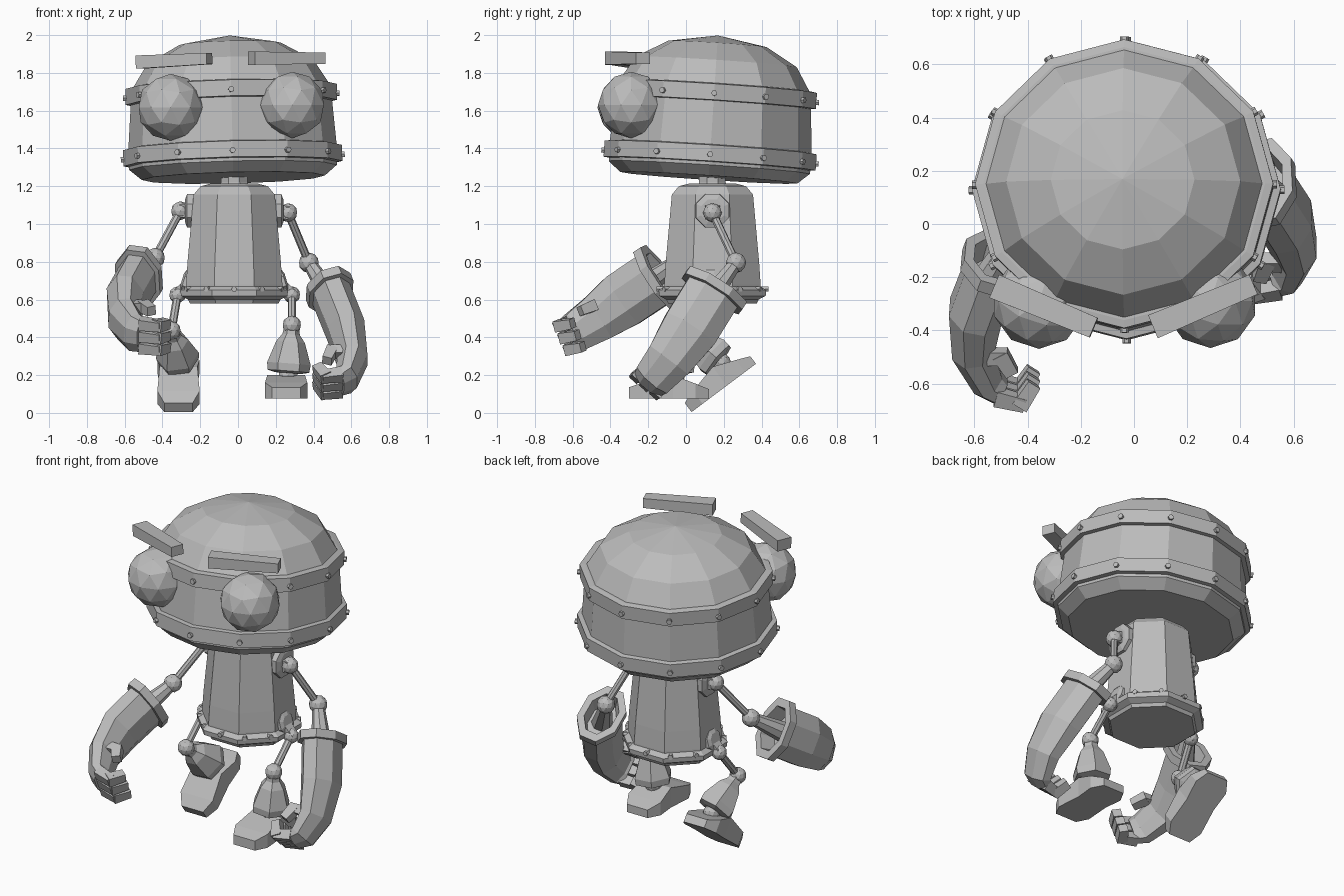
import bpy, bmesh, math
from mathutils import Vector as V

cube = bpy.data.objects.get("Cube")
if cube:
    bpy.data.objects.remove(cube, do_unlink=True)

grey = bpy.data.materials.new("plain_grey")
grey.use_nodes = True
grey.diffuse_color = (0.5, 0.5, 0.5, 1)
grey.node_tree.nodes["Principled BSDF"].inputs["Base Color"].default_value = (0.5, 0.5, 0.5, 1)

X, Y, Z = V((1, 0, 0)), V((0, 1, 0)), V((0, 0, 1))


def finish(name, bm):
    bmesh.ops.remove_doubles(bm, verts=bm.verts, dist=0.0001)
    bmesh.ops.recalc_face_normals(bm, faces=bm.faces)
    mesh = bpy.data.meshes.new(name)
    bm.to_mesh(mesh)
    bm.free()
    mesh.materials.append(grey)
    obj = bpy.data.objects.new(name, mesh)
    bpy.context.collection.objects.link(obj)
    return obj


def add_loft(bm, sections, wide, n=8, flat=True):
    """Skin rings given as (centre, axis, half width, half depth)."""
    phase = 0.5 if flat else 0
    grow = 1 / math.cos(math.pi / n) if flat else 1
    rings = []
    for centre, axis, a, b in sections:
        axis = V(axis).normalized()
        w = (V(wide) - axis * axis.dot(V(wide))).normalized()
        t = axis.cross(w)
        ring = []
        for i in range(n):
            ang = (i + phase) * math.tau / n
            ring.append(bm.verts.new(V(centre) + grow * (w * a * math.cos(ang) + t * b * math.sin(ang))))
        rings.append(ring)
    for lo, hi in zip(rings, rings[1:]):
        for i in range(n):
            j = (i + 1) % n
            bm.faces.new((lo[i], lo[j], hi[j], hi[i]))
    bm.faces.new(rings[0][::-1])
    bm.faces.new(rings[-1])


def loft(name, sections, wide, n=8, flat=True):
    bm = bmesh.new()
    add_loft(bm, sections, wide, n, flat)
    return finish(name, bm)


def turned_sections(origin, axis, profile, squash=1):
    axis = V(axis).normalized()
    return [(V(origin) + axis * h, axis, r, r * squash) for h, r in profile]


def turned(name, origin, axis, profile, n=8, flat=True, wide=X, squash=1):
    return loft(name, turned_sections(origin, axis, profile, squash), wide, n, flat)


def rod(name, p, q, r, r_end):
    d = V(q) - V(p)
    return turned(name, p, d, [(0, r), (d.length, r_end)], wide=V((0.3, 1, 0.2)))


def chain(name, points, wide, a, b):
    """Row of square bars through the points."""
    bm = bmesh.new()
    for p, q in zip(points, points[1:]):
        d = (V(q) - V(p)).normalized()
        add_loft(bm, [(V(p) - d * 0.015, d, a, b), (V(q) + d * 0.015, d, a * 0.85, b * 0.85)], wide, 4)
    return finish(name, bm)


def ball(name, centre, r):
    bm = bmesh.new()
    bmesh.ops.create_icosphere(bm, subdivisions=2, radius=r)
    bmesh.ops.translate(bm, verts=bm.verts, vec=V(centre))
    return finish(name, bm)


def rivets(name, origin, axis, h, r, size, squash=1):
    axis = V(axis).normalized()
    w = (X - axis * axis.x).normalized()
    t = axis.cross(w)
    bm = bmesh.new()
    for i in range(12):
        ang = i * math.tau / 12
        out = w * math.cos(ang) + t * squash * math.sin(ang)
        start = V(origin) + axis * h + out * (r - 0.03)
        add_loft(bm, turned_sections(start, out, [(0, size), (0.043, size)]), axis, 6)
    return finish(name, bm)


# Head, tilted slightly back and to one side
head, up, oval = V((-0.025, 0.12, 1.245)), V((-0.025, 0.065, 1)), 0.97
turned("head", head, up, [(0, 0.485), (0.055, 0.55), (0.12, 0.555), (0.44, 0.53), (0.48, 0.525),
                          (0.615, 0.44), (0.71, 0.27), (0.755, 0)], 12, False, squash=oval)
for name, h, r in (("lower_band", 0.12, 0.58), ("upper_band", 0.445, 0.56)):
    turned(name, head, up, [(h - 0.048, r - 0.03), (h - 0.045, r), (h + 0.04, r), (h + 0.045, r - 0.03)],
           12, False, squash=oval)
    rivets(name + "_rivets", head, up, h - 0.01, r, 0.014, oval)

# Eyes and brows
ball("right_eye", (-0.357, -0.292, 1.618), 0.177)
ball("left_eye", (0.287, -0.29, 1.63), 0.176)
chain("right_brow", [(-0.51, -0.24, 1.858), (-0.165, -0.384, 1.875)], Z, 0.035, 0.047)
chain("left_brow", [(0.085, -0.38, 1.878), (0.435, -0.233, 1.878)], Z, 0.035, 0.047)

# Neck and body
body = V((-0.02, 0.14, 0))
turned("neck", body, Z, [(1.17, 0.08), (1.2, 0.08), (1.22, 0.07), (1.27, 0.07)])
turned("body", body, Z, [(0.58, 0.235), (0.62, 0.255), (0.68, 0.255), (0.8, 0.247), (1.155, 0.215),
                         (1.2, 0.178), (1.215, 0.12)])
turned("body_brim", body, Z, [(0.6, 0.245), (0.62, 0.282), (0.65, 0.285), (0.67, 0.255)])
rivets("brim_rivets", body, Z, 0.655, 0.284, 0.013)


def arm(side, s, shoulder, elbow, path, wide, curl, thumb):
    wide = V(wide).normalized()
    path = [V(p) for p in path]
    # Shoulder joint and upper arm
    base = V((body.x + s * 0.2, 0.14, 1.07))
    turned(side + "_shoulder_plate", base, X * s, [(0, 0.09), (0.05, 0.088), (0.06, 0.06)], wide=Z)
    chain(side + "_shoulder_bracket", [base, V(shoulder) - X * s * 0.01], Z, 0.04, 0.045)
    ball(side + "_shoulder_joint", shoulder, 0.05)
    rod(side + "_upper_arm", shoulder, elbow, 0.02, 0.02)
    ball(side + "_elbow", elbow, 0.054)
    axes = [(path[min(i + 1, len(path) - 1)] - path[max(i - 1, 0)]).normalized() for i in range(len(path))]
    rod(side + "_arm_stub", elbow, path[0] + axes[0] * 0.08, 0.032, 0.058)
    # Forearm with a hollow cuff end, bending into the palm
    c, d = path[0], axes[0]
    sections = [(c + d * 0.07, d, 0.115, 0.07), (c - d * 0.025, d, 0.13, 0.085),
                (c - d * 0.025, d, 0.178, 0.122), (c + d * 0.025, d, 0.178, 0.122), (c + d * 0.027, d, 0.15, 0.1)]
    sizes = [(0.15, 0.1), (0.125, 0.08), (0.105, 0.06), (0.09, 0.045)]
    sections += [(p, t, a, b) for p, t, (a, b) in zip(path[1:], axes[1:], sizes)]
    loft(side + "_forearm", sections, wide)
    # Curled fingers and thumb
    for k, label in ((-1, "first"), (0, "middle"), (1, "last")):
        pts = [path[-1]]
        for step in curl:
            pts.append(pts[-1] + V(step))
        chain(f"{side}_{label}_finger", [p + wide * k * 0.068 for p in pts], wide, 0.03, 0.031)
    root = path[2] - wide * 0.07
    mid = root - X * s * 0.11
    chain(side + "_thumb", [root, mid, mid + V(thumb)], wide, 0.03, 0.03)


arm("left", 1, (0.265, 0.14, 1.06), (0.375, 0.265, 0.795),
    [(0.485, 0.15, 0.65), (0.57, 0.02, 0.44), (0.605, -0.09, 0.28), (0.575, -0.175, 0.18), (0.535, -0.195, 0.16)],
    (0, 0.77, -0.63), [(-0.075, -0.015, -0.01), (-0.035, 0.05, 0.04)], (-0.02, -0.05, -0.04))
arm("right", -1, (-0.305, 0.14, 1.07), (-0.44, -0.02, 0.82),
    [(-0.525, -0.15, 0.72), (-0.595, -0.33, 0.6), (-0.605, -0.47, 0.5), (-0.55, -0.59, 0.425), (-0.505, -0.625, 0.41)],
    (0, 0.4, -0.92), [(0.08, -0.02, -0.01), (0.04, 0.06, 0.01)], (0.03, -0.05, -0.02))


def leg(side, s, hip, knee, ankle, sole, forward, normal):
    hip, knee, ankle, sole = V(hip), V(knee), V(ankle), V(sole)
    forward, normal = V(forward), V(normal)
    # Hip joint, thigh and knee
    turned(side + "_hip_plate", (body.x + s * 0.225, 0.13, 0.685), (s, 0, 0.3),
           [(0, 0.065), (0.045, 0.062), (0.055, 0.04)])
    chain(side + "_hip_bracket", [(body.x + s * 0.23, 0.13, 0.69), hip], Y, 0.035, 0.035)
    ball(side + "_hip_joint", hip, 0.045)
    rod(side + "_thigh", hip, knee, 0.02, 0.02)
    ball(side + "_knee", knee, 0.05)
    # Flared shin, ankle and foot
    turned(side + "_shin", knee, ankle - knee, [(0.02, 0.036), (0.05, 0.04), (0.09, 0.066), (0.205, 0.1),
                                                (0.245, 0.096), (0.255, 0.06)], 6, wide=forward)
    ball(side + "_ankle", ankle, 0.052)
    foot = [(0.213, 0.075, 0.06), (0.14, 0.112, 0.085), (-0.02, 0.1, 0.125), (-0.14, 0.112, 0.08), (-0.213, 0.072, 0.05)]
    loft(side + "_foot", [(sole + forward * along + normal * tall / 2, forward, tall / 2, half)
                          for along, half, tall in foot], normal, 4)


leg("left", 1, (0.285, 0.125, 0.625), (0.285, -0.05, 0.465), (0.265, -0.055, 0.2),
    (0.255, -0.09, 0.075), (0, -1, 0), (0, 0, 1))
leg("right", -1, (-0.32, 0.125, 0.625), (-0.352, -0.015, 0.435), (-0.312, 0.187, 0.265),
    (-0.315, 0.2, 0.132), (0, -0.8, -0.6), (0, -0.6, 0.8))
